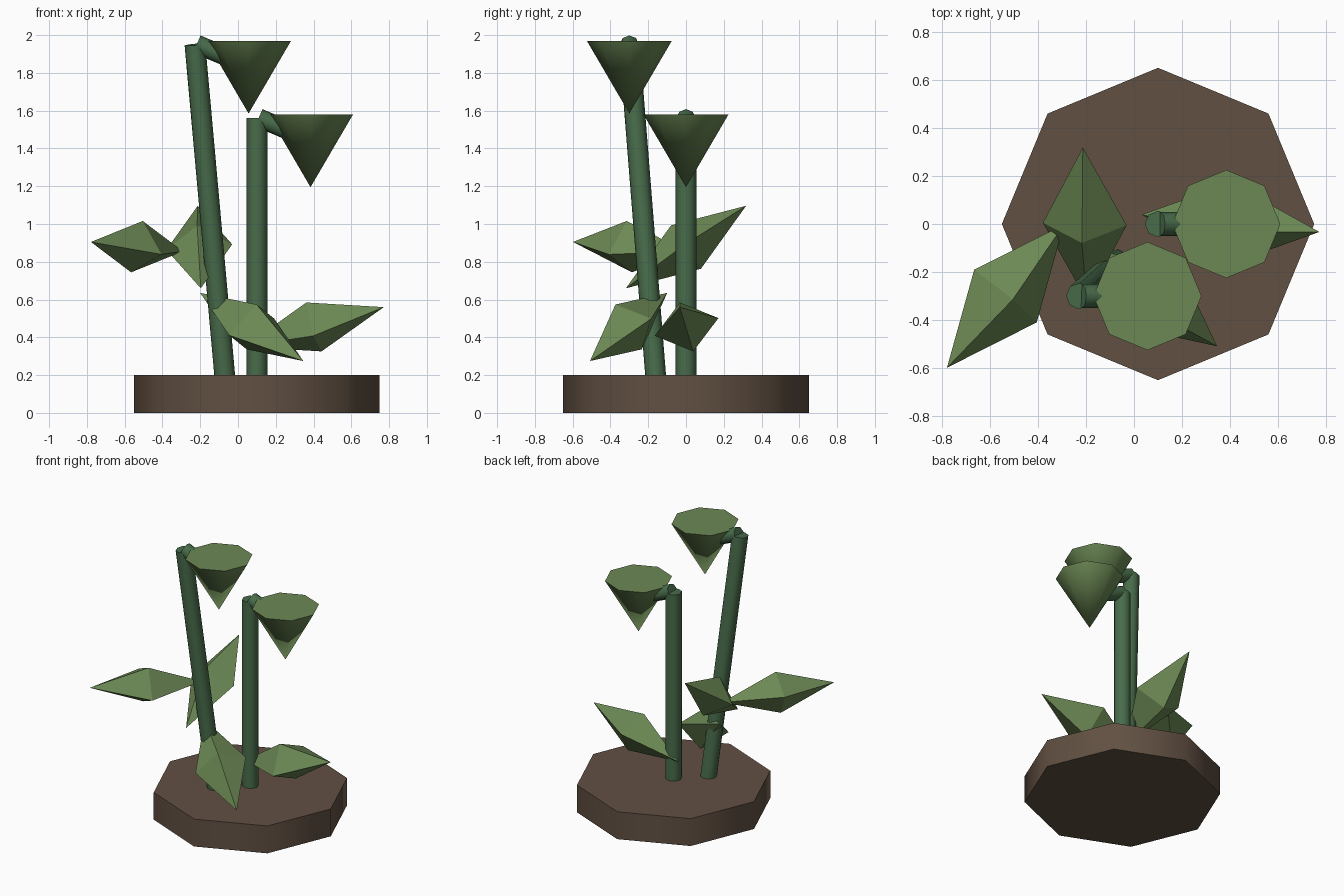
import bpy, bmesh, math
from mathutils import Vector, Matrix

if "Cube" in bpy.data.objects:
    bpy.data.objects.remove(bpy.data.objects["Cube"])


def material(name, rgb):
    m = bpy.data.materials.new(name)
    m.diffuse_color = (*rgb, 1)
    m.use_nodes = True
    m.node_tree.nodes["Principled BSDF"].inputs["Base Color"].default_value = m.diffuse_color
    return m


SOIL = material("soil", (0.12, 0.08, 0.055))
STEM = material("stem_green", (0.065, 0.15, 0.07))
LEAF = material("leaf_green", (0.15, 0.25, 0.09))


def finish(name, bm, mat, smooth=False):
    bmesh.ops.recalc_face_normals(bm, faces=bm.faces)
    mesh = bpy.data.meshes.new(name)
    bm.to_mesh(mesh)
    bm.free()
    mesh.materials.append(mat)
    ob = bpy.data.objects.new(name, mesh)
    bpy.context.collection.objects.link(ob)
    if smooth:
        bpy.ops.object.select_all(action='DESELECT')
        ob.select_set(True)
        bpy.context.view_layer.objects.active = ob
        bpy.ops.object.shade_smooth_by_angle(angle=math.radians(50))
    return ob


def tube(name, start, end, r1, r2, mat):
    """Eight-sided cylinder or cone between two points."""
    a, b = Vector(start), Vector(end)
    d = b - a
    rot = d.to_track_quat('Z', 'Y').to_matrix().to_4x4()
    bm = bmesh.new()
    bmesh.ops.create_cone(bm, cap_ends=True, segments=8, radius1=r1, radius2=r2,
                          depth=d.length, matrix=Matrix.Translation((a + b) / 2) @ rot)
    bmesh.ops.remove_doubles(bm, verts=bm.verts, dist=1e-5)
    return finish(name, bm, mat, True)


def leaf(name, centre, tip, up):
    """Stretched octahedron: tip and up are half-axis directions."""
    z = Vector(tip).normalized()
    x = Vector(up).normalized()
    y = z.cross(x).normalized()
    x = y.cross(z)
    m = Matrix((x * 0.14, y * 0.175, z * 0.386)).transposed().to_4x4()
    bm = bmesh.new()
    bmesh.ops.create_uvsphere(bm, u_segments=4, v_segments=2, radius=1,
                              matrix=Matrix.Translation(centre) @ m)
    return finish(name, bm, LEAF)


# Soil base
tube("soil_base", (0.1, 0, 0), (0.1, 0, 0.2), 0.65, 0.65, SOIL)

# Two flowers: stem, bent neck and cone-shaped bloom
for label, root, top in (("short", (0.1, 0, 0.15), (0.1, 0, 1.56)),
                         ("tall", (-0.066, -0.157, 0.15), (-0.228, -0.3, 1.95))):
    t = Vector(top)
    tube(label + "_stem", root, t, 0.055, 0.055, STEM)
    neck = t + Vector((0.01, 0, 0.002))
    tube(label + "_neck", neck, neck + Vector((0.184, 0, -0.078)), 0.05, 0.05, STEM)
    bloom = t + Vector((0.284, 0, 0))
    tube(label + "_bloom", bloom + Vector((0, 0, -0.365)),
         bloom + Vector((0, 0, 0.02)), 0, 0.225, LEAF)

# Leaves
leaf("leaf_left", (-0.535, -0.30, 0.88), (-0.245, -0.30, 0.025), (0.028, -0.017, 0.135))
leaf("leaf_back", (-0.205, 0, 0.878), (-0.008, 0.317, 0.2175), (-0.012, -0.08, 0.117))
leaf("leaf_right", (0.402, 0.003, 0.455), (0.37, -0.036, 0.105), (-0.04, -0.034, 0.125))
leaf("leaf_front", (0.0725, -0.304, 0.455), (0.2725, -0.204, -0.18), (0.027, -0.07, 0.118))
